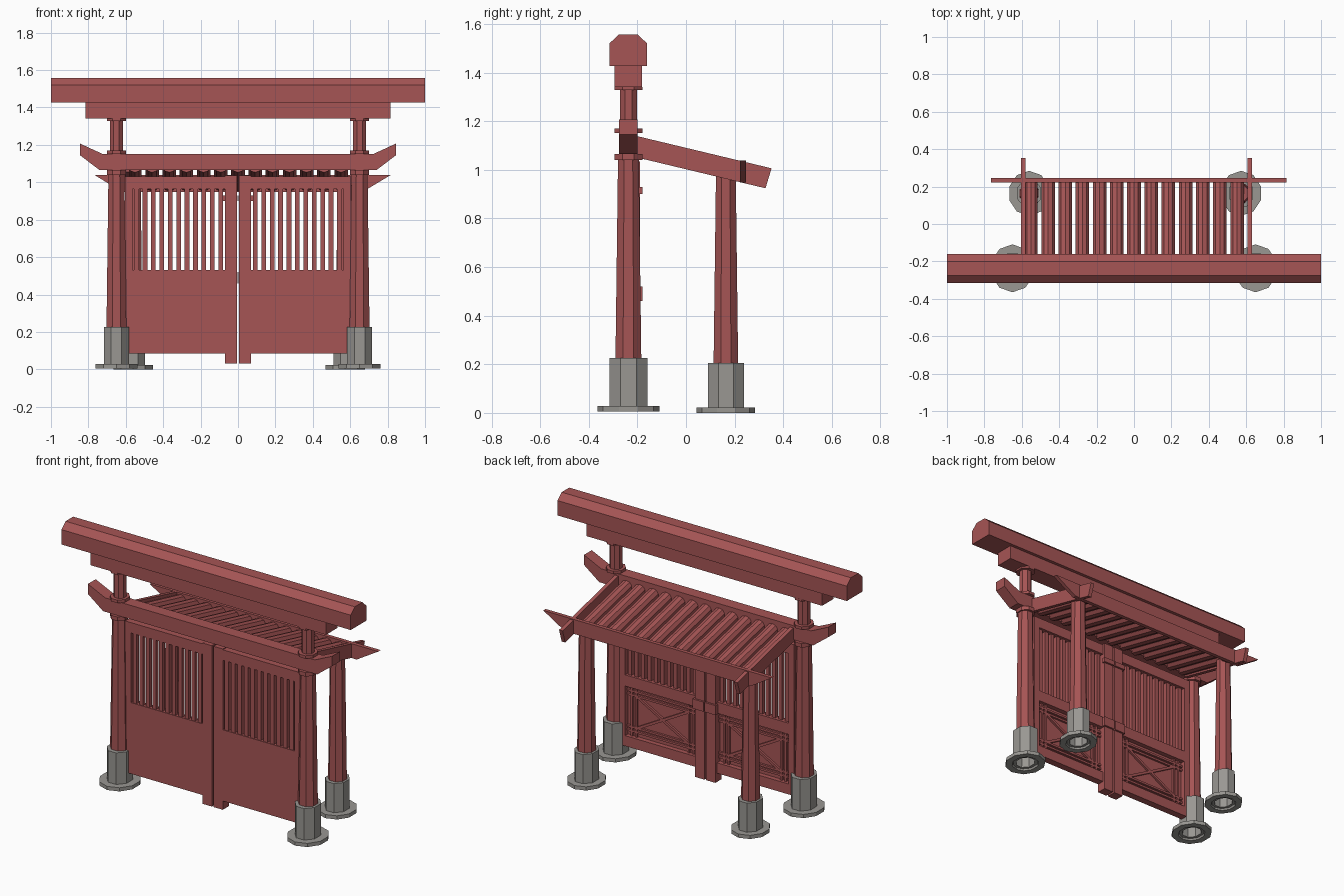
import bpy, bmesh, math
from mathutils import Matrix, Vector

if "Cube" in bpy.data.objects:
    bpy.data.objects.remove(bpy.data.objects["Cube"])

red = bpy.data.materials.new("red_paint")
red.diffuse_color = (0.38, 0.09, 0.09, 1)
red.use_nodes = True
red.node_tree.nodes["Principled BSDF"].inputs["Base Color"].default_value = red.diffuse_color
grey = bpy.data.materials.new("stone")
grey.diffuse_color = (0.32, 0.31, 0.29, 1)
grey.use_nodes = True
grey.node_tree.nodes["Principled BSDF"].inputs["Base Color"].default_value = grey.diffuse_color


def finish(name, bm, mat=red):
    bmesh.ops.recalc_face_normals(bm, faces=bm.faces)
    me = bpy.data.meshes.new(name)
    bm.to_mesh(me)
    bm.free()
    me.materials.append(mat)
    ob = bpy.data.objects.new(name, me)
    bpy.context.collection.objects.link(ob)
    return ob


def add_box(bm, x0, x1, y0, y1, z0, z1):
    m = Matrix.Translation(((x0 + x1) / 2, (y0 + y1) / 2, (z0 + z1) / 2))
    m = m @ Matrix.Diagonal((abs(x1 - x0), abs(y1 - y0), abs(z1 - z0), 1))
    bmesh.ops.create_cube(bm, size=1, matrix=m)


def boxes(name, items):
    bm = bmesh.new()
    for b in items:
        add_box(bm, *b)
    return finish(name, bm)


def prism(name, pts, axis, a, b):
    # extrude a profile: (y, z) points along x, or (x, z) points along y
    bm = bmesh.new()
    f = bm.faces.new([bm.verts.new((a, p, q) if axis == 'x' else (p, a, q)) for p, q in pts])
    r = bmesh.ops.extrude_face_region(bm, geom=[f])
    vs = [v for v in r['geom'] if isinstance(v, bmesh.types.BMVert)]
    d = Vector((b - a, 0, 0)) if axis == 'x' else Vector((0, b - a, 0))
    bmesh.ops.translate(bm, verts=vs, vec=d)
    return finish(name, bm)


def lathe(name, x, y, prof, n=8, closed=False, mat=red, sx=1.0):
    # turn an (r, z) profile into an n-sided solid
    bm = bmesh.new()
    rings = []
    for r, z in prof:
        rings.append([bm.verts.new((x + sx * r * math.cos((i + .5) * math.tau / n),
                                    y + r * math.sin((i + .5) * math.tau / n), z)) for i in range(n)])
    pairs = list(zip(rings, rings[1:]))
    if closed:
        pairs.append((rings[-1], rings[0]))
    else:
        bm.faces.new(rings[0])
        bm.faces.new(rings[-1])
    for a, b in pairs:
        for i in range(n):
            j = (i + 1) % n
            bm.faces.new((a[i], a[j], b[j], b[i]))
    return finish(name, bm, mat)


YF, YB = -0.237, 0.164   # front and back post lines

# top beams
prism("top_beam", [(-.315, 1.427), (-.16, 1.427), (-.16, 1.52), (-.2, 1.557), (-.275, 1.557), (-.315, 1.52)], 'x', -1, 1)
boxes("under_beam", [(-.815, .815, -.295, -.18, 1.34, 1.427)])

# lower crossbeam with upturned ends
half = [(.74, 1.065), (.845, 1.145), (.845, 1.207), (.725, 1.152)]
prism("crossbeam", half + [(-x, z) for x, z in reversed(half)], 'y', -.276, -.199)

for s, side in ((-1, "left"), (1, "right")):
    x, xb = s * .65, s * .567 + .006
    # front post, neck and collars
    lathe(side + "_front_post", x, YF, [(.058, .19), (.046, 1.06)])
    lathe(side + "_neck", x, YF, [(.038, 1.06), (.038, 1.34)])
    for k, (z0, z1) in enumerate(((1.04, 1.065), (1.152, 1.17), (1.328, 1.341))):
        lathe(f"{side}_collar_{k}", x, YF, [(.062, z0), (.062, z1)], sx=.9)
    # back post
    lathe(side + "_back_post", xb, YB, [(.055, .18), (.044, .985)])
    # hollow stone sockets with flat foot rings
    for nm, px, py, k, z in (("front", x, YF, 1, .005), ("back", xb, YB, .94, 0)):
        lathe(f"{side}_{nm}_socket", px, py,
              [(.085 * k, z + .01), (.085 * k, z + .22 - (1 - k) * .25),
               (.056 * k, z + .22 - (1 - k) * .25), (.064 * k, z + .01)], 8, True, grey, .86)
        lathe(f"{side}_{nm}_foot", px, py,
              [(.128 * k, z), (.128 * k, z + .023), (.075 * k, z + .023), (.085 * k, z)], 10, True, grey, .92)
    # sloping rafter
    rx = s * .605 + .014
    prism(side + "_rafter", [(-.22, 1.143), (.352, 1.006), (.327, .924), (-.22, 1.055)], 'x', rx - .012, rx + .012)

    # door: (near x, far x) measured from the gate centre
    def m(a, b, *r):
        return (min(s * a, s * b), max(s * a, s * b), *r)
    F = -.25
    boxes(side + "_door_frame", [
        m(.006, .07, F, -.19, .03, 1.035),
        m(.565, .605, F, -.205, .085, 1.03),
        m(.07, .565, F, -.205, .965, 1.03),
        m(.07, .565, F, -.205, .46, .53),
        m(.07, .565, F, -.205, .085, .15)])
    boxes(side + "_door_panel", [m(.07, .565, F, -.235, .15, .46)])
    boxes(side + "_door_bars", [
        m(.07 + (i + .5) * .045 - .0125, .07 + (i + .5) * .045 + .0125, -.246, -.22, .53, .965)
        for i in range(11)])
    boxes(side + "_door_latch", [m(.004, .08, -.2, -.178, .46, .52), m(.004, .08, -.2, -.178, .9, .93)])
    # crossed battens on the back of the door
    y0, y1 = -.236, -.222
    b = [m(.07, .565, y0, y1, z, z + .013) for z in (.175, .2, .4, .425)]
    b += [m(c, c + .013, y0, y1, .15, .46) for c in (.1, .13, .495, .525)]
    boxes(side + "_battens", b)
    bm = bmesh.new()
    for t in (-1, 1):
        mt = Matrix.Translation((s * .3175, -.228, .305)) @ Matrix.Rotation(t * math.atan2(.2, .36), 4, 'Y')
        bmesh.ops.create_cube(bm, size=1, matrix=mt @ Matrix.Diagonal((.42, .013, .016, 1)))
    finish(side + "_cross_brace", bm)

# back eave beam with pointed ends
prism("eave_beam", [(-.765, 1.038), (.815, 1.038), (.665, .948), (-.62, .948)], 'y', .222, .246)

# round roof poles
p0, p1 = Vector((0, -.205, 1.09)), Vector((0, .225, .99))
rot = (p1 - p0).to_track_quat('Z', 'Y').to_matrix().to_4x4()
bm = bmesh.new()
for i in range(13):
    mt = Matrix.Translation((p0 + p1) / 2 + Vector(((i - 6) * .0918, 0, 0))) @ rot
    bmesh.ops.create_cone(bm, cap_ends=True, segments=10, radius1=.038, radius2=.038,
                          depth=(p1 - p0).length, matrix=mt)
finish("roof_poles", bm)
